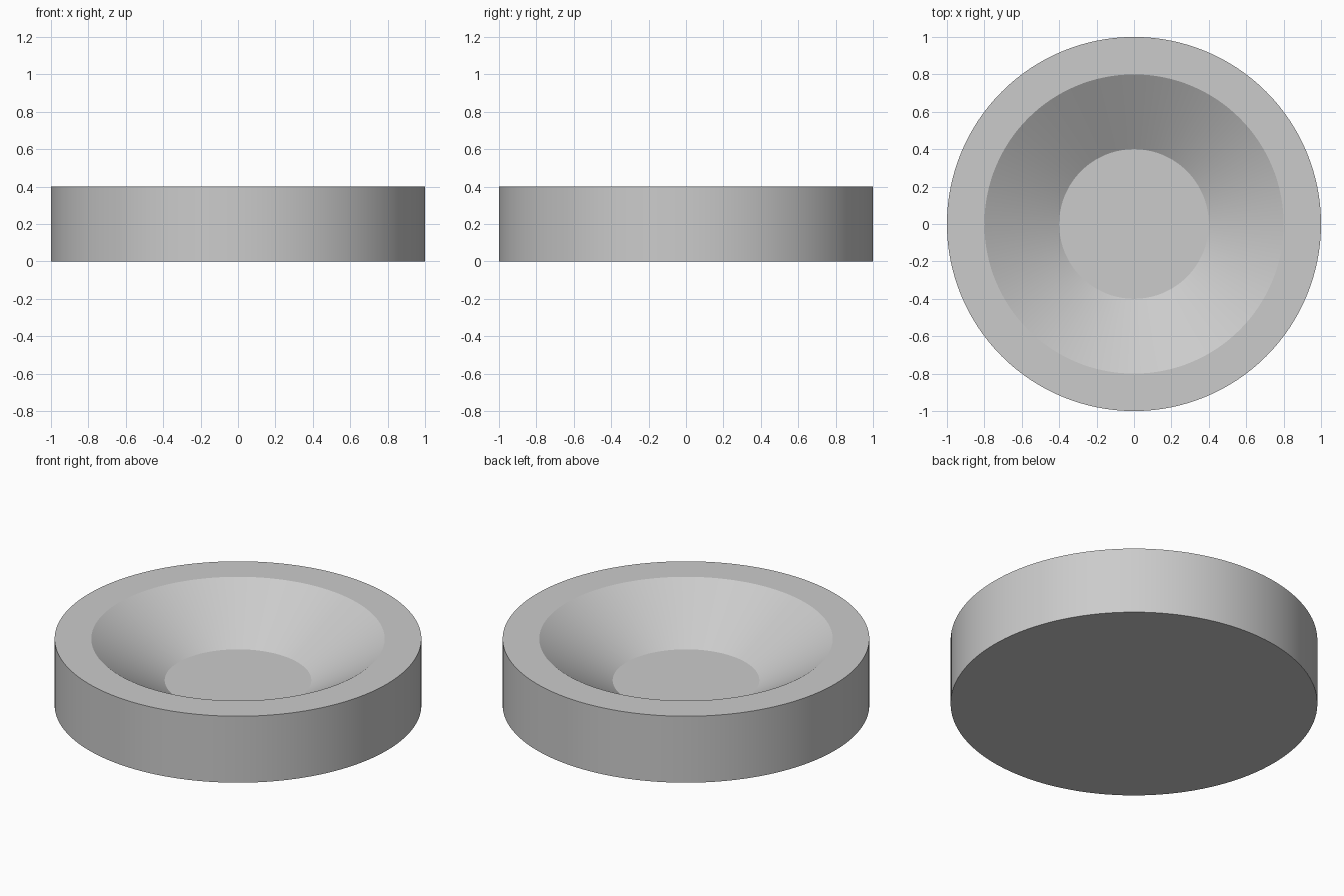
import bpy
import bmesh
import math

# Remove the default cube
cube = bpy.data.objects.get("Cube")
if cube:
    bpy.data.objects.remove(cube, do_unlink=True)

SEGMENTS = 128

# Plain grey material
grey = bpy.data.materials.new("light_grey")
grey.use_nodes = True
colour = (0.6, 0.6, 0.6, 1.0)
grey.diffuse_color = colour
grey.node_tree.nodes["Principled BSDF"].inputs["Base Color"].default_value = colour


def ring(bm, radius, z):
    """Circle of vertices at one height."""
    return [bm.verts.new((radius * math.cos(a), radius * math.sin(a), z))
            for a in (math.tau * i / SEGMENTS for i in range(SEGMENTS))]


# Dish: outer wall, flat rim, sloping inside, flat floor
profile = [(1.0, 0.0), (1.0, 0.4), (0.8, 0.4), (0.4, 0.15)]
bm = bmesh.new()
rings = [ring(bm, r, z) for r, z in profile]
for low, high in zip(rings, rings[1:]):
    for i in range(SEGMENTS):
        j = (i + 1) % SEGMENTS
        bm.faces.new((low[i], low[j], high[j], high[i]))

# Underside and inner floor
bm.faces.new(rings[0][::-1])
bm.faces.new(rings[-1])

mesh = bpy.data.meshes.new("round_dish")
bm.to_mesh(mesh)
bm.free()
mesh.materials.append(grey)
dish = bpy.data.objects.new("round_dish", mesh)
bpy.context.collection.objects.link(dish)

# Smooth round walls, crisp rims
bpy.ops.object.select_all(action="DESELECT")
dish.select_set(True)
bpy.context.view_layer.objects.active = dish
bpy.ops.object.shade_smooth_by_angle(angle=math.radians(25))
